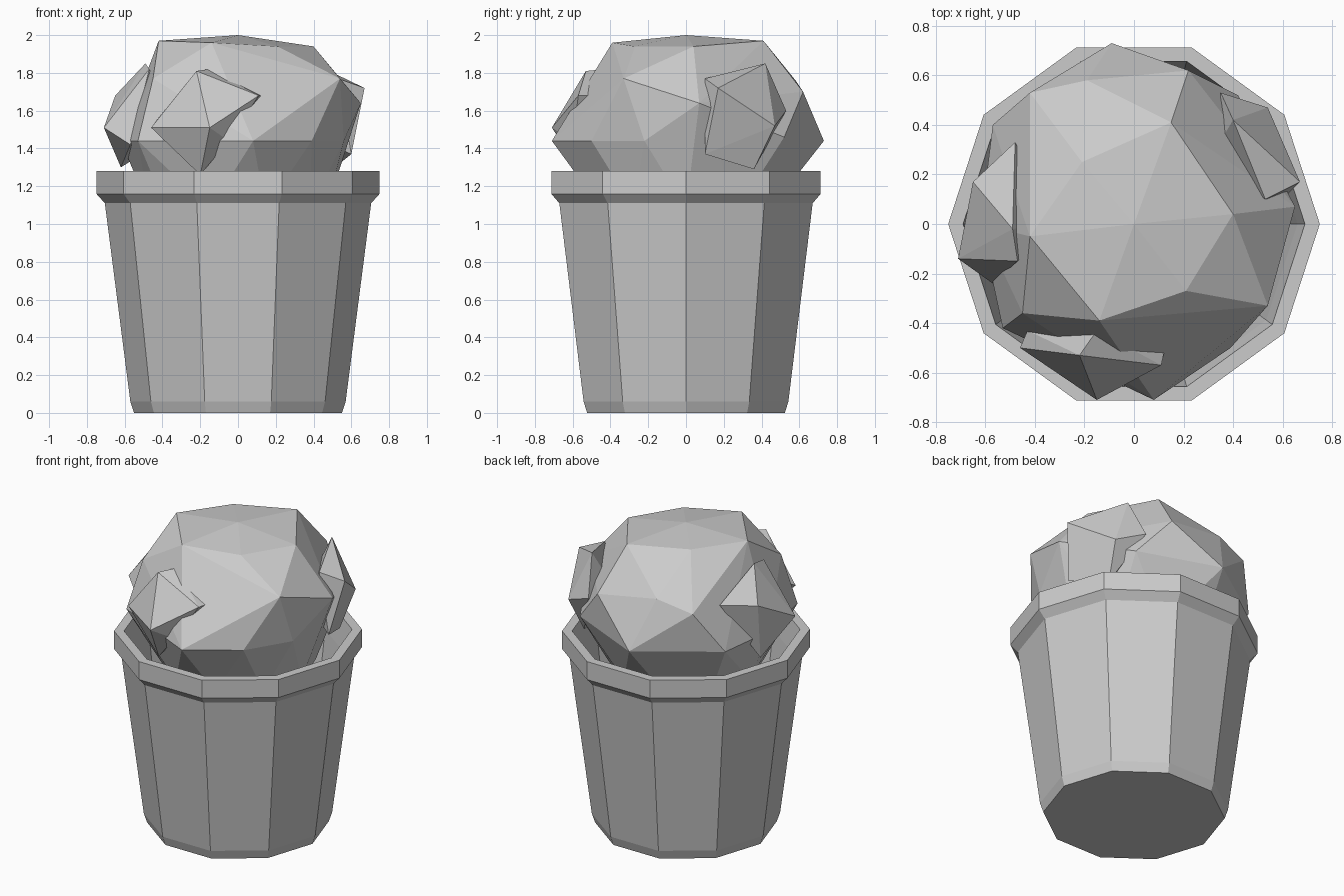
import bpy, bmesh
from math import cos, sin, pi

if "Cube" in bpy.data.objects:
    bpy.data.objects.remove(bpy.data.objects["Cube"])

grey = bpy.data.materials.new("plain grey")
grey.use_nodes = True
colour = (0.6, 0.6, 0.6, 1)
grey.diffuse_color = colour
grey.node_tree.nodes["Principled BSDF"].inputs["Base Color"].default_value = colour


def finish(bm, name):
    """Turn a bmesh into a flat shaded grey object."""
    bmesh.ops.recalc_face_normals(bm, faces=bm.faces)
    mesh = bpy.data.meshes.new(name)
    bm.to_mesh(mesh)
    bm.free()
    mesh.materials.append(grey)
    obj = bpy.data.objects.new(name, mesh)
    bpy.context.collection.objects.link(obj)
    return obj


def ring(radius, z, sides=10):
    return [(radius * cos(2 * pi * i / sides), radius * sin(2 * pi * i / sides), z)
            for i in range(sides)]


def lathe(name, profile):
    """Stack rings along a profile and cap both ends."""
    bm = bmesh.new()
    rings = [[bm.verts.new(p) for p in ring(r, z)] for r, z in profile]
    for low, high in zip(rings, rings[1:]):
        for i in range(len(low)):
            j = (i + 1) % len(low)
            bm.faces.new((low[i], low[j], high[j], high[i]))
    bm.faces.new(rings[0])
    bm.faces.new(rings[-1])
    return finish(bm, name)


def faceted_lump(name, points):
    """Wrap corner points in a faceted convex skin."""
    bm = bmesh.new()
    for p in points:
        bm.verts.new(p)
    hull = bmesh.ops.convex_hull(bm, input=bm.verts)
    loose = {v for v in hull["geom_interior"] + hull["geom_unused"]
             if isinstance(v, bmesh.types.BMVert)}
    bmesh.ops.delete(bm, geom=list(loose), context="VERTS")
    return finish(bm, name)


# Ten sided cup: chamfered foot, tapered wall, flared rim, hollow inside
lathe("cup", [(.55, 0), (.57, .06), (.705, 1.11), (.75, 1.16), (.75, 1.28),
              (.69, 1.28), (.66, 1.1), (.54, .1)])

# Big scoop: crown, shoulders and widest corners, with its base inside the cup
crown = [(0, 0, 2), (.4, .04, 1.94), (.15, .41, 1.97), (-.21, .25, 1.97),
         (-.42, -.05, 1.97), (-.14, -.39, 1.96), (.21, -.27, 1.94)]
shoulders = [(-.19, .58, 1.76), (.22, .62, 1.7), (.65, .07, 1.64),
             (.54, -.33, 1.77), (-.45, -.36, 1.77), (-.42, .53, 1.7)]
waist = [(-.09, .73, 1.44), (.39, -.5, 1.44), (.08, -.71, 1.44),
         (-.53, -.42, 1.44), (.56, -.22, 1.44), (.42, .52, 1.46),
         (-.57, .4, 1.44), (-.62, 0, 1.44)]
faceted_lump("scoop", crown + shoulders + waist + ring(.47, 1.08) + [(0, 0, .8)])

# Chunks stuck on the scoop; each ends in a point buried inside it
faceted_lump("front_chunk", [
    (-.46, -.5, 1.51), (-.22, -.53, 1.81), (.11, -.57, 1.68), (-.15, -.71, 1.51),
    (-.43, -.43, 1.55), (-.15, -.43, 1.82), (.13, -.48, 1.68), (-.2, -.55, 1.26),
    (-.05, -.6, 1.44), (-.1, -.3, 1.5)])
faceted_lump("right_chunk", [
    (-.71, -.14, 1.51), (-.65, .17, 1.68), (-.48, .33, 1.7), (-.49, -.02, 1.85),
    (-.47, -.15, 1.82), (-.57, -.24, 1.42), (-.62, .1, 1.3), (-.3, 0, 1.5)])
faceted_lump("left_chunk", [
    (.67, .17, 1.72), (.54, .47, 1.52), (.4, .42, 1.85), (.6, .1, 1.37),
    (.5, .36, 1.29), (.53, .1, 1.77), (.35, .53, 1.6), (.3, .25, 1.5)])
